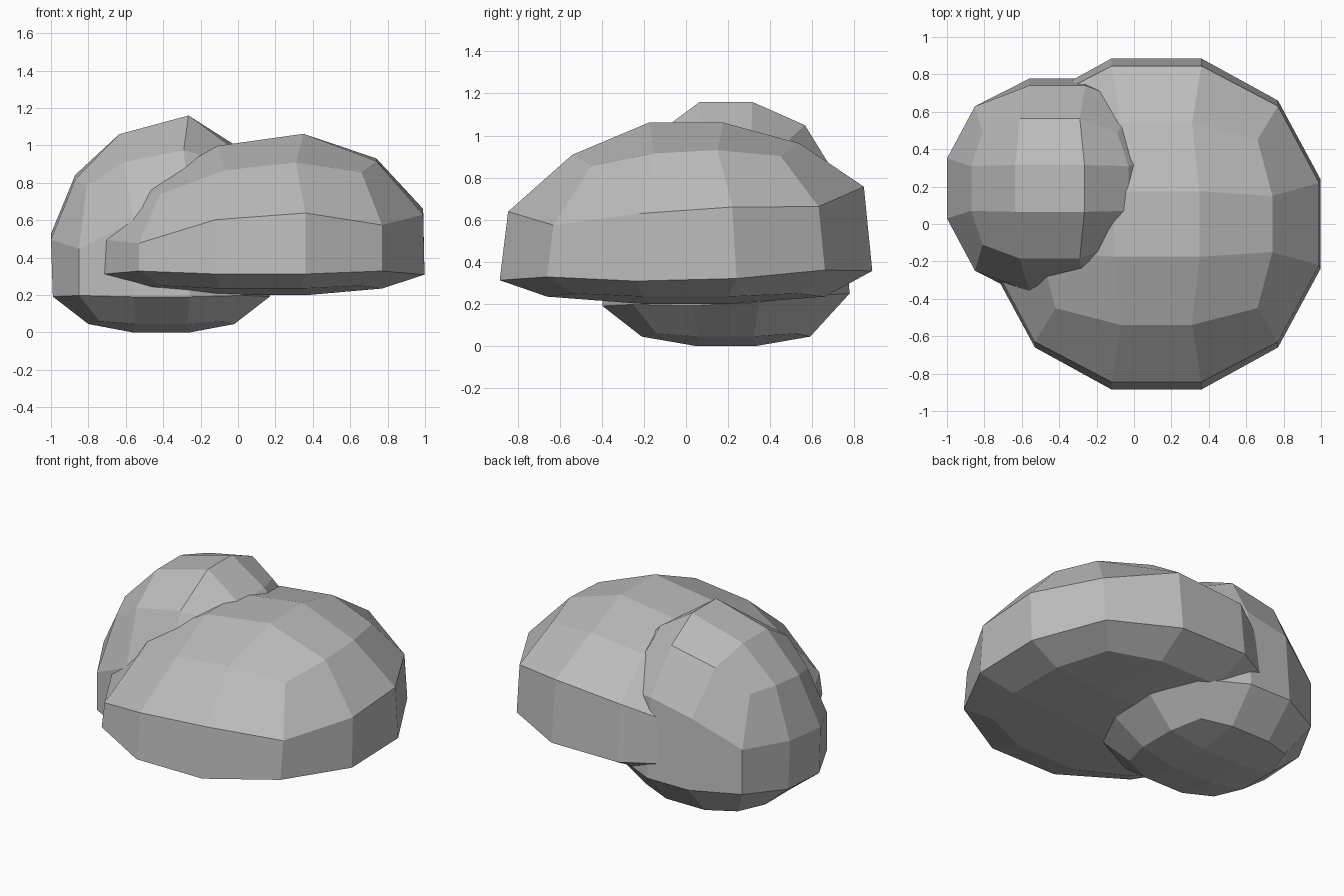
import bpy, bmesh

cube = bpy.data.objects.get("Cube")
if cube:
    bpy.data.objects.remove(cube, do_unlink=True)

# Single stone colour
stone = bpy.data.materials.new("stone_grey")
stone.use_nodes = True
colour = (0.5, 0.5, 0.5, 1)
stone.diffuse_color = colour
stone.node_tree.nodes["Principled BSDF"].inputs["Base Color"].default_value = colour


def rock(name, centre, layers):
    """Shape a 3x3x3 cube into a boulder, layer by layer from the bottom.

    Each layer maps a vertex kind to (half x, half y, height), plus a tilt.
    """
    bm = bmesh.new()
    bmesh.ops.create_cube(bm, size=2)
    bmesh.ops.subdivide_edges(bm, edges=bm.edges[:], cuts=2, use_grid_fill=True)
    for v in bm.verts:
        layer = layers[round((v.co.z + 1) * 1.5)]
        on_x, on_y = abs(v.co.x) > 0.9, abs(v.co.y) > 0.9
        kind = ("corner" if on_x and on_y else
                "x_side" if on_x else "y_side" if on_y else "inner")
        hx, hy, z = layer[kind]
        x = hx if v.co.x > 0 else -hx
        y = hy if v.co.y > 0 else -hy
        tilt = layer.get("inner_tilt" if kind == "inner" else "tilt", (0, 0))
        v.co = (centre[0] + layer.get("shift", 0) + x, centre[1] + y,
                z + x * tilt[0] + y * tilt[1])
    bmesh.ops.recalc_face_normals(bm, faces=bm.faces[:])
    mesh = bpy.data.meshes.new(name)
    bm.to_mesh(mesh)
    bm.free()
    mesh.materials.append(stone)
    obj = bpy.data.objects.new(name, mesh)
    bpy.context.collection.objects.link(obj)
    return obj


# Wide low boulder
rock("large_boulder", (0.12, 0), [
    dict(inner=(0.25, 0.2, 0.2), x_side=(0.65, 0.2, 0.235),
         y_side=(0.22, 0.66, 0.235), corner=(0.53, 0.53, 0.25)),
    dict(x_side=(0.877, 0.24, 0.315), y_side=(0.24, 0.885, 0.335),
         corner=(0.65, 0.66, 0.345), tilt=(0, 0.025)),
    dict(x_side=(0.87, 0.22, 0.58), y_side=(0.24, 0.845, 0.68),
         corner=(0.65, 0.63, 0.57), tilt=(0.075, 0.07)),
    dict(inner=(0.23, 0.175, 1.03), x_side=(0.62, 0.15, 0.855),
         y_side=(0.19, 0.54, 0.915), corner=(0.54, 0.45, 0.82),
         tilt=(0.11, 0.05), inner_tilt=(0.14, 0)),
])

# Smaller, taller boulder pushed into its side
rock("small_boulder", (-0.41, 0.19), [
    dict(inner=(0.15, 0.14, 0), x_side=(0.39, 0.13, 0.045),
         y_side=(0.14, 0.4, 0.045), corner=(0.33, 0.33, 0.06)),
    dict(x_side=(0.58, 0.16, 0.2), y_side=(0.15, 0.587, 0.22),
         corner=(0.44, 0.44, 0.22), tilt=(0, 0.05)),
    dict(x_side=(0.59, 0.16, 0.63), y_side=(0.15, 0.55, 0.68),
         corner=(0.44, 0.44, 0.58), tilt=(0.2, 0.1)),
    dict(inner=(0.185, 0.125, 1.11), x_side=(0.42, 0.12, 0.915),
         y_side=(0.16, 0.375, 0.98), corner=(0.36, 0.3, 0.88),
         tilt=(0.2, 0.1), inner_tilt=(0.27, 0), shift=-0.04),
])
